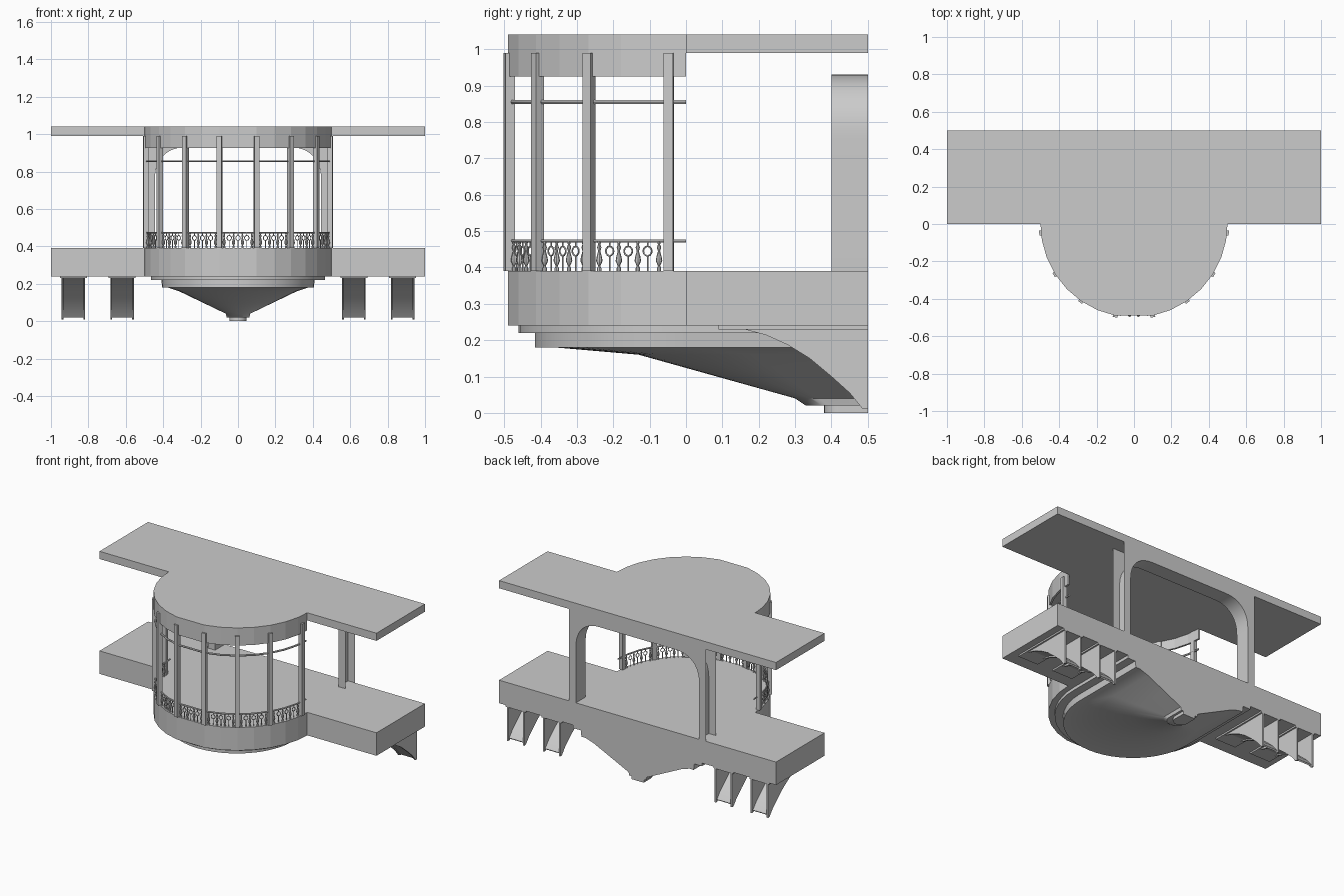
import bpy, bmesh, math
from mathutils import Vector

if "Cube" in bpy.data.objects:
    bpy.data.objects.remove(bpy.data.objects["Cube"])

def add(name, bm, smooth=False, normals=True):
    if normals:
        bmesh.ops.recalc_face_normals(bm, faces=bm.faces)
    me = bpy.data.meshes.new(name)
    bm.to_mesh(me)
    bm.free()
    ob = bpy.data.objects.new(name, me)
    bpy.context.collection.objects.link(ob)
    if smooth:
        bpy.context.view_layer.objects.active = ob
        ob.select_set(True)
        bpy.ops.object.shade_smooth_by_angle(angle=math.radians(35))
        ob.select_set(False)
    return ob

def prism(bm, pts, vec):
    f = bm.faces.new([bm.verts.new(p) for p in pts])
    r = bmesh.ops.extrude_face_region(bm, geom=[f])
    bmesh.ops.translate(bm, vec=vec, verts=[v for v in r['geom'] if isinstance(v, bmesh.types.BMVert)])

def loft(bm, rings, closed=True, caps=False):
    vs = [[bm.verts.new(p) for p in r] for r in rings]
    n = len(vs[0])
    for a, b in zip(vs, vs[1:]):
        for i in range(n if closed else n - 1):
            j = (i + 1) % n
            bm.faces.new((a[i], a[j], b[j], b[i]))
    if caps:
        bm.faces.new(vs[0])
        bm.faces.new(vs[-1])

def tube(bm, path, r, n=6, closed=False):
    pts = [Vector(p) for p in path]
    rings = []
    for i, p in enumerate(pts):
        a = pts[i - 1] if (closed or i) else p
        b = pts[(i + 1) % len(pts)] if (closed or i < len(pts) - 1) else p
        t = (b - a).normalized()
        ref = Vector((0, 0, 1)) if not closed else (pts[0] - pts[2]).cross(pts[1] - pts[3]).normalized()
        if abs(t.dot(ref)) > .95:
            ref = Vector((1, 0, 0))
        u = t.cross(ref).normalized()
        w = t.cross(u)
        rings.append([p + r * (math.cos(k * math.tau / n) * u + math.sin(k * math.tau / n) * w) for k in range(n)])
    if closed:
        rings.append(rings[0])
    loft(bm, rings, caps=not closed)

# Bay angles are measured from the front (-y) direction
COLS = [-84.5, -57.5, -34.5, -11.5, 11.5, 34.5, 57.5, 84.5]
ARC = [-90, -80, -69, -57.5, -46, -34.5, -23, -11.5, 11.5, 23, 34.5, 46, 57.5, 69, 80, 90]

def polar(a, r, z=0):
    a = math.radians(a)
    return Vector((r * math.sin(a), -r * math.cos(a), z))

def arc(r, z):
    return [polar(a, r, z) for a in ARC]

# Floor and roof slabs with the rounded bay
for name, z, h in (("floor_slab", .24, .15), ("roof_slab", .99, .05)):
    bm = bmesh.new()
    prism(bm, [(-1, .5, z), (-1, 0, z)] + arc(.5, z) + [(1, 0, z), (1, .5, z)], (0, 0, h))
    add(name, bm)

# Hanging band under the bay roof
bm = bmesh.new()
prism(bm, arc(.5, .925) + arc(.488, .925)[::-1], (0, 0, .065))
add("roof_band", bm)

# Stepped, tapering corbel under the bay: half width, front y, z
bm = bmesh.new()
rings = []
for hw, fy, z in ((.465, -.46, .24), (.465, -.46, .22), (.41, -.415, .22), (.405, -.415, .18),
                  (.375, -.36, .18), (.315, -.13, .16), (.19, .085, .1), (.065, .30, .04),
                  (.06, .33, .02), (.045, .38, .02), (.045, .38, 0)):
    yc = min(fy + hw, .46)
    ring = [(-hw, .5, z)]
    for i in range(25):
        a = math.pi * i / 24
        ring.append((-hw * math.cos(a), yc + (fy - yc) * math.sin(a), z))
    rings.append(ring + [(hw, .5, z)])
loft(bm, rings, caps=True)
add("bay_corbel", bm, True)

# Rear arch frame: two faces joined by the opening's inner surface
half = []
for i in range(13):
    a = math.pi / 2 * i / 12
    half.append((.27 + .175 * math.cos(a) ** .85, .75 + .18 * math.sin(a) ** .85))
inner = [(.445, .39)] + half
inner += [(-x, z) for x, z in inner[::-1]]
bm = bmesh.new()
loft(bm, [[(x, .4, z) for x, z in inner], [(x, .5, z) for x, z in inner]], closed=False)
for y in (.4, .5):
    outline = inner + [(-.495, .39), (-.495, .99), (.495, .99), (.495, .39)]
    bm.faces.new([bm.verts.new((x, y, z)) for x, z in outline])
add("rear_arch", bm, True)

# Square columns around the bay
bm = bmesh.new()
for a in COLS:
    c = polar(a, .496)
    n, t = polar(a, 1), polar(a + 90, 1)
    prism(bm, [c + n * u * .013 + t * v * .013 + Vector((0, 0, .39))
               for u, v in ((-1, -1), (1, -1), (1, 1), (-1, 1))], (0, 0, .6))
add("bay_columns", bm)

# Upper rail and balustrade handrail
for name, z, r in (("upper_rail", .855, .006), ("hand_rail", .473, .005)):
    bm = bmesh.new()
    tube(bm, arc(.49, z), r)
    add(name, bm, True)

# Balustrade: ringed stems and turned balusters in each bay
stems, turned = bmesh.new(), bmesh.new()
PROFILE = [(.006, .39), (.006, .398), (.003, .404), (.009, .418), (.007, .43),
           (.003, .445), (.006, .455), (.003, .463), (.006, .473)]
for a0, a1 in zip(COLS, COLS[1:]):
    for t in (.26, .5, .74):
        a = a0 + (a1 - a0) * t
        c, side = polar(a, .488), polar(a + 90, 1)
        tube(stems, [c + Vector((0, 0, .39)), c + Vector((0, 0, .432))], .0025, 5)
        tube(stems, [c + Vector((0, 0, .457)), c + Vector((0, 0, .473))], .0025, 5)
        tube(stems, [c + side * .012 * math.cos(k * math.tau / 12)
                     + Vector((0, 0, .445 + .013 * math.sin(k * math.tau / 12))) for k in range(12)],
             .0025, 5, closed=True)
    for t in (.12, .38, .62, .88):
        c = polar(a0 + (a1 - a0) * t, .488)
        loft(turned, [[c + Vector((r * math.cos(k * math.tau / 8), r * math.sin(k * math.tau / 8), z))
                       for k in range(8)] for r, z in PROFILE], caps=True)
add("ringed_stems", stems, True)
add("turned_balusters", turned, True)

# Hollow curved brackets under the side wings
CURVE = [(.1, .232), (.16, .23), (.22, .214), (.28, .187), (.34, .15), (.40, .10), (.45, .055), (.485, .012), (.5, .01)]
for i, cx in enumerate((-.88, -.62, .62, .88)):
    bm = bmesh.new()
    for s in (-1, 1):
        x = cx + s * .058 - .005
        prism(bm, [(x, y, z) for y, z in CURVE] + [(x, .5, .24), (x, .1, .24)], (.01, 0, 0))
    w = .055
    loft(bm, [[(cx - w, y, z + .008), (cx + w, y, z + .008), (cx + w, y + .006, z + .015),
               (cx - w, y + .006, z + .015)] for y, z in CURVE[:-1]], caps=True)
    # top plate
    prism(bm, [(cx - .073, .09, .23), (cx + .073, .09, .23), (cx + .073, .5, .23), (cx - .073, .5, .23)], (0, 0, .01))
    add("wing_bracket_%d" % (i + 1), bm, True)
